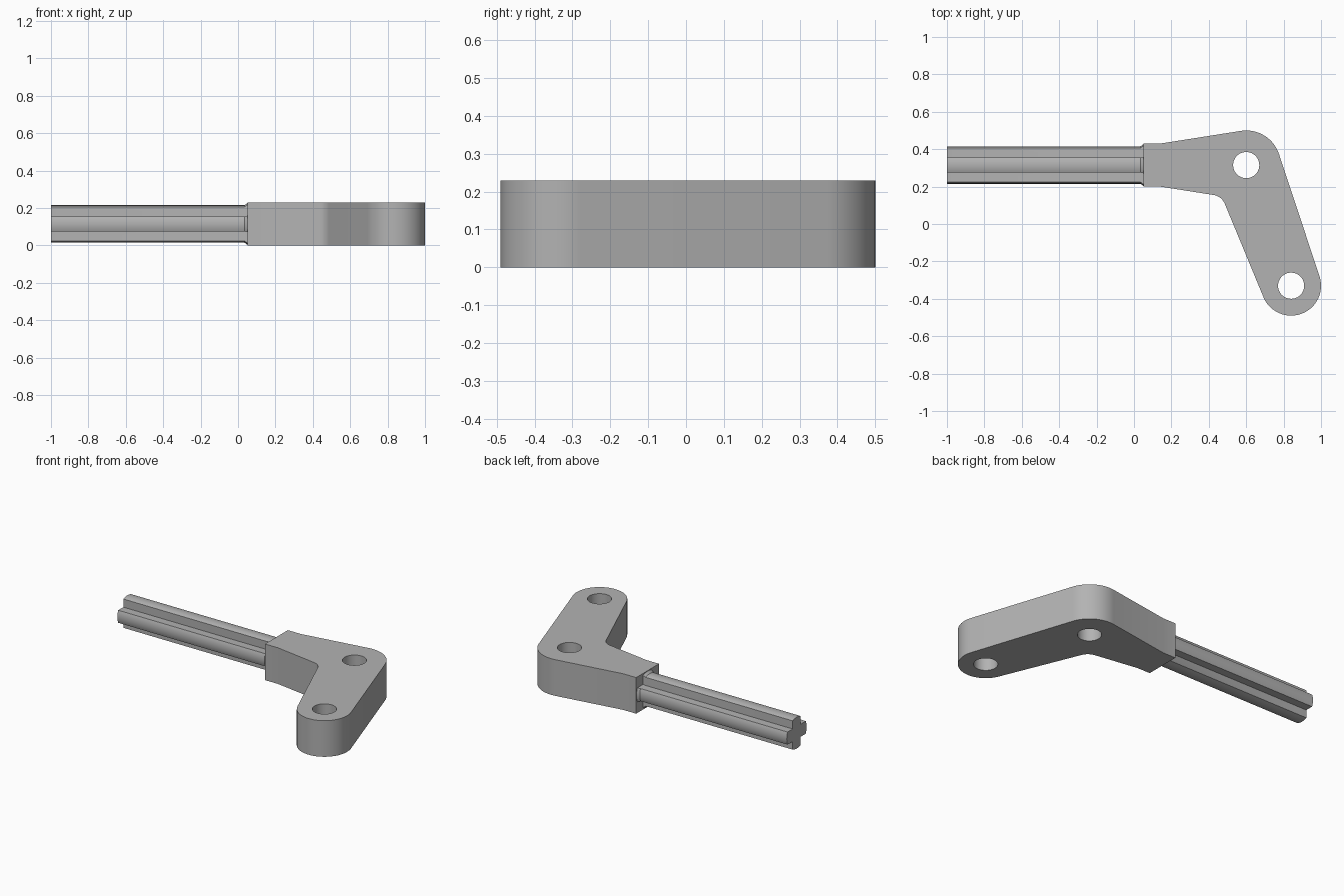
import bpy, bmesh, math
from mathutils import Vector
from mathutils.geometry import intersect_line_line_2d, intersect_line_line

if "Cube" in bpy.data.objects:
    bpy.data.objects.remove(bpy.data.objects["Cube"], do_unlink=True)

grey = bpy.data.materials.new("plain grey")
grey.use_nodes = True
colour = (0.45, 0.45, 0.45, 1)
grey.diffuse_color = colour
grey.node_tree.nodes["Principled BSDF"].inputs["Base Color"].default_value = colour

HEIGHT = 0.23
MID = HEIGHT / 2
ELBOW, ELBOW_R = Vector((0.6, 0.315)), 0.185
TIP, TIP_R = Vector((0.84, -0.33)), 0.16
HOLE_R = 0.07


def arc(centre, radius, start, end, steps):
    return [centre + radius * Vector((math.cos(a), math.sin(a)))
            for a in (start + (end - start) * i / steps for i in range(steps + 1))]


def finish(name, bm):
    """Clean a bmesh, make it an object and smooth its curved faces."""
    bmesh.ops.remove_doubles(bm, verts=bm.verts, dist=0.0001)
    bmesh.ops.recalc_face_normals(bm, faces=bm.faces)
    mesh = bpy.data.meshes.new(name)
    bm.to_mesh(mesh)
    bm.free()
    mesh.materials.append(grey)
    obj = bpy.data.objects.new(name, mesh)
    bpy.context.collection.objects.link(obj)
    bpy.ops.object.select_all(action='DESELECT')
    obj.select_set(True)
    bpy.context.view_layer.objects.active = obj
    bpy.ops.object.shade_smooth_by_angle(angle=math.radians(25))
    return obj


# Bracket outline: tangent lines around the elbow and tip circles
neck_top, neck_low = Vector((0.14, 0.43)), Vector((0.14, 0.2))
to_elbow = ELBOW - neck_top
slope = math.atan2(to_elbow.y, to_elbow.x) + math.asin(ELBOW_R / to_elbow.length)
link = TIP - ELBOW
spread = math.acos((ELBOW_R - TIP_R) / link.length)
heading = math.atan2(link.y, link.x)
outer, inner = heading + spread, heading - spread

# Rounded inside corner between the neck and the arm
tip_side = arc(TIP, TIP_R, outer, inner, 24)
neck_dir = Vector((math.cos(slope), -math.sin(slope)))
arm_dir = Vector((math.sin(inner), -math.cos(inner)))
if arm_dir.y < 0:
    arm_dir.negate()
a, b = neck_low.to_3d(), tip_side[-1].to_3d()
corner = intersect_line_line(a, a + neck_dir.to_3d(), b, b + arm_dir.to_3d())[0].to_2d()
p, q = corner - arm_dir * 0.045, corner - neck_dir * 0.045
fillet = [p.lerp(corner, t).lerp(corner.lerp(q, t), t) for t in (i / 8 for i in range(9))]

outline = [Vector((0.05, 0.2)), Vector((0.05, 0.43)), neck_top]
outline += arc(ELBOW, ELBOW_R, slope + math.pi / 2, outer, 20)
outline += tip_side + fillet + [neck_low]

# Bracket plate with two pin holes, extruded from a filled curve
curve = bpy.data.curves.new("bracket_profile", 'CURVE')
curve.dimensions = '2D'
curve.fill_mode = 'BOTH'
curve.extrude = MID
for loop in (outline,
             arc(ELBOW, HOLE_R, 0, math.tau, 40)[:-1],
             arc(TIP, HOLE_R, 0, math.tau, 40)[:-1]):
    spline = curve.splines.new('POLY')
    spline.points.add(len(loop) - 1)
    for point, v in zip(spline.points, loop):
        point.co = (v.x, v.y, 0, 1)
    spline.use_cyclic_u = True
profile = bpy.data.objects.new("bracket_profile", curve)
bpy.context.collection.objects.link(profile)
bpy.context.view_layer.update()
solid = bpy.data.meshes.new_from_object(
    profile.evaluated_get(bpy.context.evaluated_depsgraph_get()))
bm = bmesh.new()
bm.from_mesh(solid)
bmesh.ops.translate(bm, verts=bm.verts, vec=(0, 0, MID))
bpy.data.objects.remove(profile, do_unlink=True)
bpy.data.meshes.remove(solid)
finish("bracket", bm)

# Cross-shaped axle with rounded rib ends and a small flare at the bracket
RIB, AXLE_R = 0.04, 0.1
half = math.asin(RIB / AXLE_R)
cross = []
for k in range(4):
    turn = k * math.pi / 2
    cross += arc(Vector((0, 0)), AXLE_R, turn - half, turn + half, 8)
    cross += arc(Vector((0, 0)), RIB * math.sqrt(2), turn + math.pi / 4, turn + math.pi / 4, 1)[:1]

bm = bmesh.new()
rings = [[bm.verts.new((x, ELBOW.y + v.x * s, MID + v.y * s)) for v in cross]
         for x, s in ((-1, 1), (0.035, 1), (0.052, 1.13))]
for r0, r1 in zip(rings, rings[1:]):
    for i in range(len(cross)):
        j = (i + 1) % len(cross)
        bm.faces.new((r0[i], r0[j], r1[j], r1[i]))
bm.faces.new(rings[0])
bm.faces.new(rings[-1])
finish("axle", bm)
